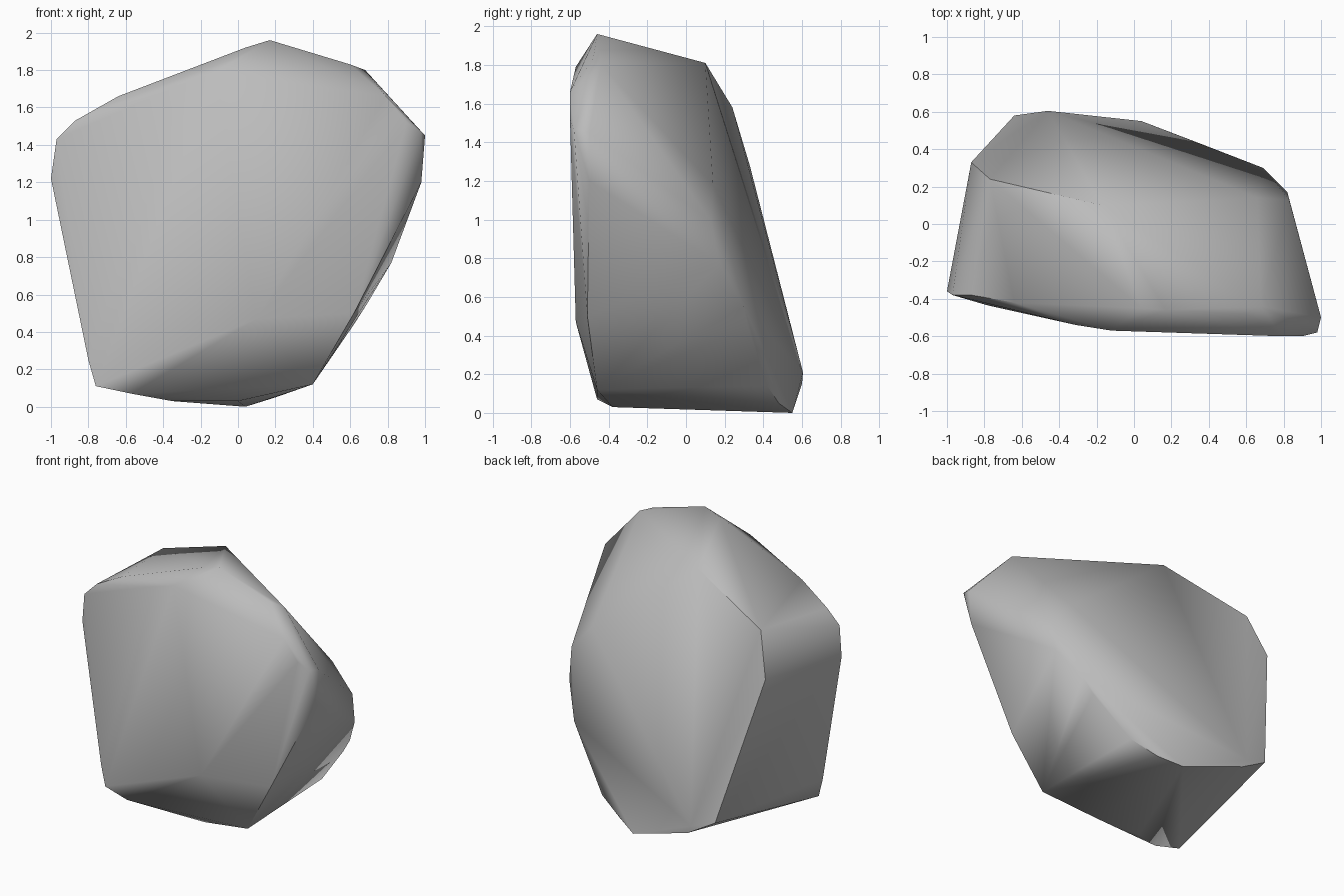
import bpy, bmesh, math

cube = bpy.data.objects.get("Cube")
if cube:
    bpy.data.objects.remove(cube, do_unlink=True)

# Corner points of the boulder, grouped by the side they bound
left_rim = [(-1, -.36, 1.22), (-.97, -.38, 1.43), (-.87, -.38, 1.53),
            (-.76, -.44, .11), (-.8, -.43, .25)]
front_crest = [(-.64, -.42, 1.66), (-.31, -.54, 1.72), (-.12, -.57, 1.79),
               (.04, -.45, 1.92), (.17, -.46, 1.96), (.6, -.48, 1.83),
               (.68, -.44, 1.8), (.79, -.6, 1.66), (.9, -.6, 1.52)]
right_rim = [(.98, -.58, 1.47), (1, -.5, 1.45), (.98, -.5, 1.2),
             (.62, -.51, .5), (.4, -.46, .12)]
front_foot = [(.1, -.57, .47), (-.57, -.46, .07), (-.35, -.37, .03), (0, -.38, .03)]
back_crest = [(-.17, .1, 1.81), (-.3, .12, 1.76), (-.77, .24, 1.58),
              (-.87, .33, 1.28), (.66, .14, 1.18)]
back_rim = [(.83, .13, .99), (.82, .17, .77), (.69, .3, .55), (.62, .32, .44),
            (.38, .42, .14), (.2, .48, .05), (.04, .55, 0),
            (-.43, .6, .15), (-.46, .605, .21), (-.64, .58, .27)]

# Wrap the corners in a convex shell
bm = bmesh.new()
for group in (left_rim, front_crest, right_rim, front_foot, back_crest, back_rim):
    for point in group:
        bm.verts.new(point)
bmesh.ops.convex_hull(bm, input=bm.verts[:])
loose = [v for v in bm.verts if not v.link_faces]
bmesh.ops.delete(bm, geom=loose, context='VERTS')
bmesh.ops.recalc_face_normals(bm, faces=bm.faces[:])
mesh = bpy.data.meshes.new("boulder")
bm.to_mesh(mesh)
bm.free()

boulder = bpy.data.objects.new("boulder", mesh)
bpy.context.collection.objects.link(boulder)

# Plain stone colour
stone = bpy.data.materials.new("grey_stone")
stone.use_nodes = True
grey = (.5, .5, .5, 1)
stone.diffuse_color = grey
stone.node_tree.nodes["Principled BSDF"].inputs["Base Color"].default_value = grey
mesh.materials.append(stone)

# Soft facets with crisp main ridges
bpy.ops.object.select_all(action='DESELECT')
boulder.select_set(True)
bpy.context.view_layer.objects.active = boulder
bpy.ops.object.shade_smooth_by_angle(angle=math.radians(50))
